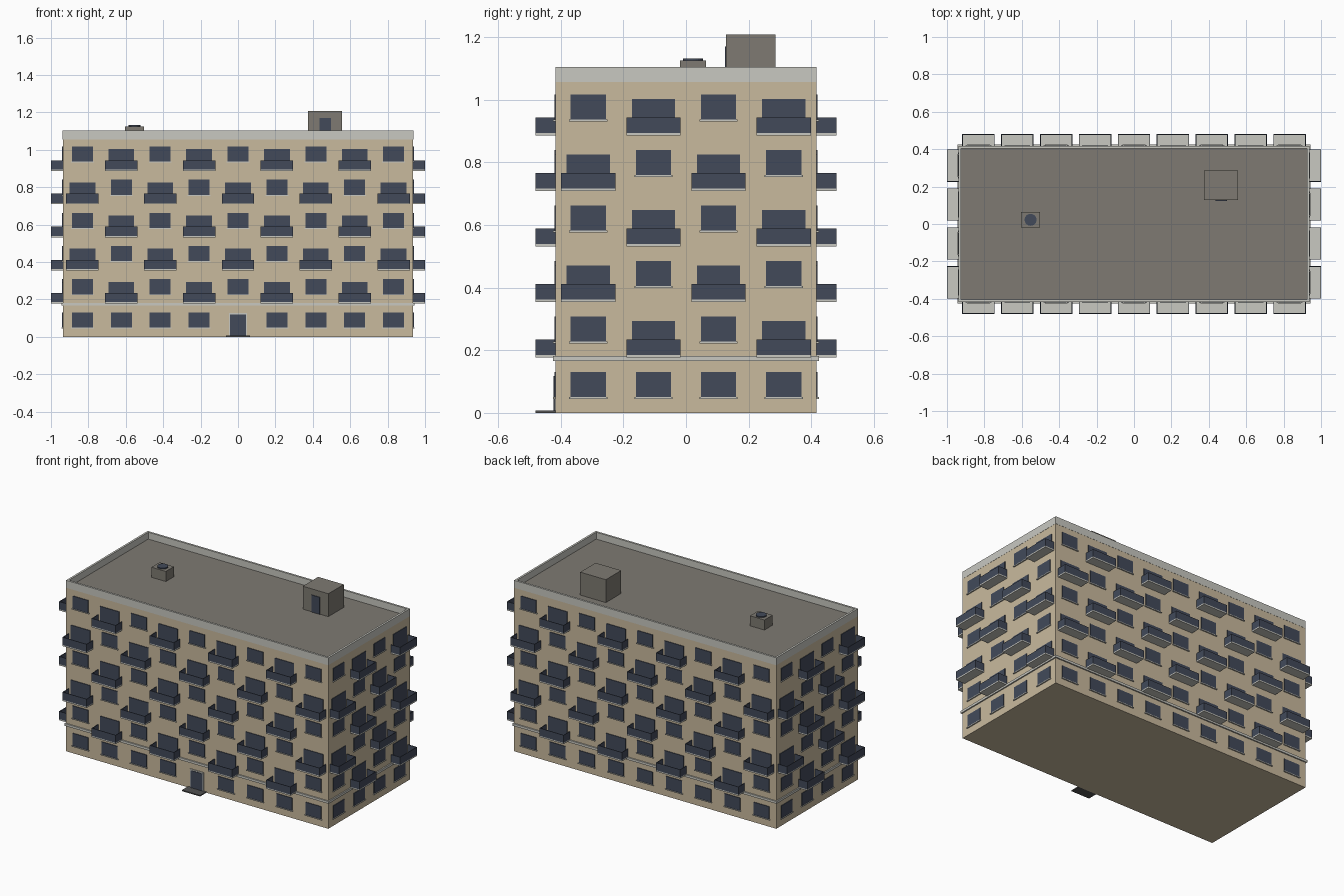
import bpy, bmesh, math
from mathutils import Matrix, Vector

if "Cube" in bpy.data.objects:
    bpy.data.objects.remove(bpy.data.objects["Cube"])

HX, HY = 0.936, 0.416      # half size of the block
PITCH = 0.1772             # floor height
ROOF = 1.06


def srgb(r, g, b):
    f = lambda c: c / 12.92 if c <= 0.04045 else ((c + 0.055) / 1.055) ** 2.4
    return (f(r / 255), f(g / 255), f(b / 255), 1)


def material(name, rgb):
    m = bpy.data.materials.new(name)
    m.diffuse_color = srgb(*rgb)
    m.use_nodes = True
    m.node_tree.nodes["Principled BSDF"].inputs["Base Color"].default_value = m.diffuse_color
    return m


WALL = material("tan wall", (201, 186, 158))
TRIM = material("pale trim", (200, 200, 193))
GLASS = material("dark slate", (66, 74, 90))
GREY = material("roof grey", (126, 122, 114))
STEP = material("dark step", (82, 82, 82))

parts = {}


def box(part, mat, lo, hi, turn=Matrix()):
    """Add a box between two corners to the named part."""
    bm = parts.setdefault(part, (bmesh.new(), mat))[0]
    lo, hi = Vector(lo), Vector(hi)
    m = turn @ Matrix.Translation((lo + hi) / 2) @ Matrix.Diagonal((*(hi - lo), 1))
    bmesh.ops.create_cube(bm, size=1, matrix=m)


def ring(part, mat, hx, hy, t, z0, z1):
    """Add a rectangular frame of four bars."""
    for s in (-1, 1):
        a, b = sorted((s * hy, s * (hy - t)))
        box(part, mat, (-hx, a, z0), (hx, b, z1))
        a, b = sorted((s * hx, s * (hx - t)))
        box(part, mat, (a, -hy + t, z0), (b, hy - t, z1))


# main block, roof, parapet and string course
box("walls", WALL, (-HX, -HY, 0), (HX, HY, ROOF - 0.004))
box("roof_deck", GREY, (-HX + 0.005, -HY + 0.005, ROOF - 0.01), (HX - 0.005, HY - 0.005, ROOF))
ring("parapet", TRIM, HX + 0.001, HY + 0.001, 0.013, ROOF - 0.004, 1.104)
ring("string_course", TRIM, HX + 0.008, HY + 0.008, 0.012, 0.166, 0.181)


def window(side, u, d, z, turn):
    box(side + "_windows", GLASS, (u - 0.056, -d - 0.004, z), (u + 0.056, -d + 0.002, z + 0.081), turn)
    box(side + "_sills", TRIM, (u - 0.061, -d - 0.008, z - 0.005), (u + 0.061, -d + 0.002, z), turn)


def balcony(side, u, d, z, turn):
    w, depth, t, rail = 0.0865, 0.064, 0.004, 0.057
    y = -d - depth
    box(side + "_balcony_slabs", TRIM, (u - w, y, z), (u + w, -d + 0.002, z + 0.008), turn)
    box(side + "_balcony_doors", GLASS, (u - 0.069, -d - 0.004, z + 0.008), (u + 0.069, -d + 0.002, z + 0.117), turn)
    r = side + "_balcony_railings"
    box(r, GLASS, (u - w, y, z + 0.008), (u + w, y + t, z + rail), turn)
    box(r, GLASS, (u - w, y + t, z + 0.008), (u - w + t, -d, z + rail), turn)
    box(r, GLASS, (u + w - t, y + t, z + 0.008), (u + w, -d, z + rail), turn)


# four facades: balconies and windows alternate like a chequerboard
for k, (side, n, half, d) in enumerate((("front", 9, HX, HY), ("right", 4, HY, HX),
                                        ("back", 9, HX, HY), ("left", 4, HY, HX))):
    turn = Matrix.Rotation(k * math.pi / 2, 4, 'Z')
    for floor in range(6):
        for i in range(n):
            u = -half + (i + 0.5) * 2 * half / n
            if floor == 0 and side == "front" and i == 4:
                continue                      # entrance bay
            if floor > 0 and (i + floor) % 2 == 0:
                balcony(side, u, d, 0.177 + (floor - 1) * PITCH, turn)
            else:
                window(side, u, d, 0.05 + floor * PITCH, turn)

# entrance
box("entrance_frame", TRIM, (-0.048, -HY - 0.004, 0.006), (0.048, -HY + 0.002, 0.126))
box("entrance_door", GLASS, (-0.042, -HY - 0.007, 0.007), (0.042, -HY, 0.118))
box("entrance_step", STEP, (-0.065, -0.48, 0), (0.065, -HY, 0.007))

# stair hut and vent on the roof
box("stair_hut", GREY, (0.373, 0.128, ROOF), (0.556, 0.285, 1.208))
box("stair_hut_door", GLASS, (0.437, 0.124, ROOF), (0.496, 0.13, 1.17))
box("vent_box", GREY, (-0.605, -0.019, ROOF), (-0.502, 0.064, 1.125))
parts["vent_cap"] = (bmesh.new(), GLASS)
bmesh.ops.create_cone(parts["vent_cap"][0], cap_ends=True, segments=24, radius1=0.032, radius2=0.032,
                      depth=0.012, matrix=Matrix.Translation((-0.553, 0.0225, 1.126)))

# turn every collected part into an object
for name, (bm, mat) in parts.items():
    me = bpy.data.meshes.new(name)
    bm.to_mesh(me)
    bm.free()
    me.materials.append(mat)
    bpy.context.collection.objects.link(bpy.data.objects.new(name, me))
